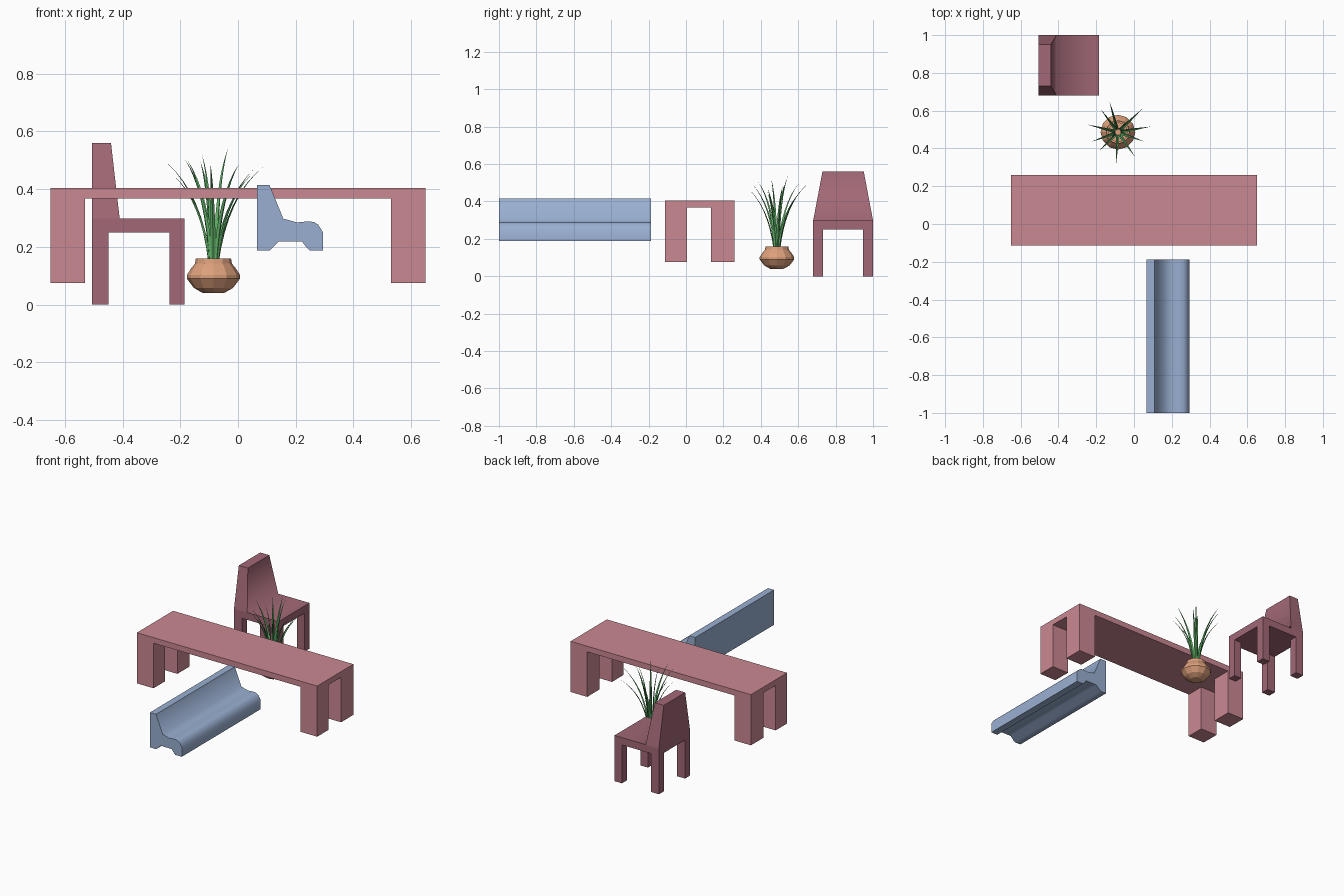
import bpy, bmesh, math
from mathutils import Vector

if "Cube" in bpy.data.objects:
    bpy.data.objects.remove(bpy.data.objects["Cube"])


def material(name, rgb):
    m = bpy.data.materials.new(name)
    m.diffuse_color = (*rgb, 1)
    m.use_nodes = True
    m.node_tree.nodes["Principled BSDF"].inputs["Base Color"].default_value = m.diffuse_color
    return m


ROSE = material("rose", (0.60, 0.25, 0.29))
PLUM = material("plum", (0.36, 0.14, 0.18))
BLUE = material("blue", (0.32, 0.43, 0.64))
CLAY = material("clay", (0.72, 0.35, 0.20))
GREEN = material("green", (0.12, 0.45, 0.14))


def finish(name, bm, mat, angle=None):
    bmesh.ops.recalc_face_normals(bm, faces=bm.faces[:])
    me = bpy.data.meshes.new(name)
    bm.to_mesh(me)
    bm.free()
    me.materials.append(mat)
    ob = bpy.data.objects.new(name, me)
    bpy.context.collection.objects.link(ob)
    if angle:
        bpy.ops.object.select_all(action='DESELECT')
        ob.select_set(True)
        bpy.context.view_layer.objects.active = ob
        bpy.ops.object.shade_smooth_by_angle(angle=math.radians(angle))
    return ob


def box(name, x, y, z, mat):
    bm = bmesh.new()
    bmesh.ops.create_cube(bm, size=1)
    for v in bm.verts:
        v.co = [lo + (c + 0.5) * (hi - lo) for c, (lo, hi) in zip(v.co, (x, y, z))]
    return finish(name, bm, mat)


def prism(profile, y0, y1):
    """Extrude an x-z outline along y; returns the bmesh, both rings and both caps."""
    bm = bmesh.new()
    rings = [[bm.verts.new((x, y, z)) for x, z in profile] for y in (y0, y1)]
    caps = [bm.faces.new(r) for r in rings]
    n = len(profile)
    sides = [bm.faces.new((rings[0][i], rings[0][(i + 1) % n],
                           rings[1][(i + 1) % n], rings[1][i])) for i in range(n)]
    return bm, rings, caps, sides


def four_legs(name, xs, ys, z, mat):
    for i, x in enumerate(xs):
        for j, y in enumerate(ys):
            box(f"{name}_{('left', 'right')[i]}_{('front', 'back')[j]}", x, y, z, mat)


# Table
box("table_top", (-0.65, 0.65), (-0.113, 0.26), (0.368, 0.405), ROSE)
four_legs("table_leg", ((-0.65, -0.53), (0.53, 0.65)),
          ((-0.113, 0.005), (0.133, 0.26)), (0.075, 0.368), ROSE)

# Chair: seat and tapered backrest in one piece
four_legs("chair_leg", ((-0.505, -0.448), (-0.238, -0.185)),
          ((0.68, 0.732), (0.947, 1.0)), (0, 0.25), PLUM)
outline = [(-0.505, 0.25), (-0.185, 0.25), (-0.185, 0.298), (-0.41, 0.298),
           (-0.44, 0.56), (-0.505, 0.56), (-0.505, 0.298)]
bm, rings, caps, sides = prism(outline, 0.68, 1.0)
for ring, cap in zip(rings, caps):
    bmesh.utils.face_split(cap, ring[3], ring[6])
    for v in ring[4:6]:
        v.co.y = 0.84 + (v.co.y - 0.84) * 0.69
for f in sides[2:4]:
    f.smooth = True
finish("chair_seat_and_back", bm, PLUM)

# Bench with backrest and rounded front lip
bench = [(0.065, 0.188), (0.11, 0.188), (0.142, 0.219), (0.222, 0.219),
         (0.234, 0.202), (0.248, 0.188), (0.295, 0.188), (0.295, 0.25),
         (0.278, 0.277), (0.262, 0.287), (0.235, 0.288), (0.205, 0.285),
         (0.157, 0.298), (0.109, 0.415), (0.065, 0.415)]
bm = prism(bench, -1.0, -0.188)[0]
finish("bench", bm, BLUE, 60)

# Pot: turned profile with a sunken inside
CENTRE = Vector((-0.085, 0.486, 0))
SIDES = 12
pot = [(0.036, 0.04), (0.068, 0.058), (0.092, 0.09), (0.092, 0.103), (0.078, 0.125),
       (0.064, 0.142), (0.061, 0.16), (0.05, 0.16), (0.05, 0.14)]
bm = bmesh.new()
rings = [[bm.verts.new(CENTRE + Vector((r * math.cos(math.tau * k / SIDES),
                                        r * math.sin(math.tau * k / SIDES), z)))
          for k in range(SIDES)] for r, z in pot]
for a, b in zip(rings, rings[1:]):
    for k in range(SIDES):
        n = (k + 1) % SIDES
        bm.faces.new((a[k], a[n], b[n], b[k]))
bm.faces.new(rings[0])
bm.faces.new(rings[-1])
finish("plant_pot", bm, CLAY)

# Leaves: folded blades arching outwards to these tips
tips = [(-0.16, 0.04, 0.49), (-0.10, -0.10, 0.505), (-0.045, 0.165, 0.495),
        (-0.01, -0.17, 0.485), (0.05, 0.06, 0.54), (0.09, -0.13, 0.49),
        (0.175, 0.03, 0.48), (0.13, 0.125, 0.45), (-0.09, 0.12, 0.50),
        (-0.04, -0.03, 0.52), (0.14, -0.05, 0.47), (-0.14, -0.05, 0.45)]
STEPS = 8
bm = bmesh.new()
for tx, ty, tz in tips:
    out = Vector((tx, ty, 0))
    d = out.normalized()
    across = Vector((-d.y, d.x, 0))
    start, mid, end = d * 0.016 + Vector((0, 0, 0.138)), out * 0.26, Vector((tx, ty, tz))
    mid.z = tz * 0.78
    previous = None
    for s in range(STEPS):
        t = s / STEPS
        p = CENTRE + start * (1 - t) ** 2 + mid * 2 * t * (1 - t) + end * t * t
        w = 0.0095 * min(1, 0.75 + t) * (1 - t ** 1.8)
        row = [bm.verts.new(p + across * w - d * w * 0.5), bm.verts.new(p + d * w * 0.2),
               bm.verts.new(p - across * w - d * w * 0.5)]
        if previous:
            for k in (0, 1):
                bm.faces.new((previous[k], previous[k + 1], row[k + 1], row[k]))
        previous = row
    tip = bm.verts.new(CENTRE + end)
    for k in (0, 1):
        bm.faces.new((previous[k], previous[k + 1], tip))
finish("plant_leaves", bm, GREEN, 40)
